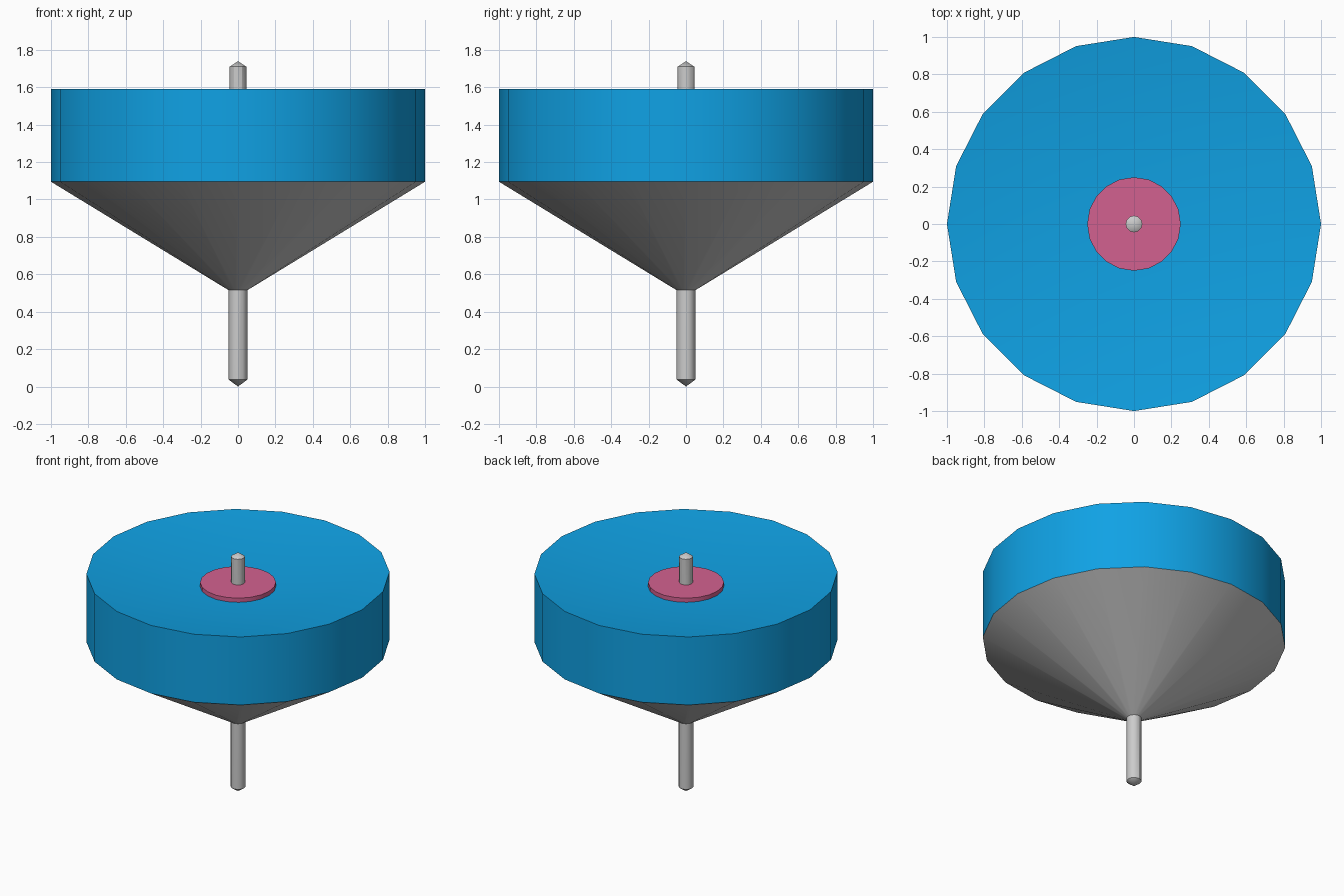
import bpy, bmesh, math

if "Cube" in bpy.data.objects:
    bpy.data.objects.remove(bpy.data.objects["Cube"])


def lathe(name, profile, sides, color=None):
    """Revolve (radius, z) points, listed bottom to top along the outside, around z."""
    bm = bmesh.new()
    rings = []
    for r, z in profile:
        if r == 0:
            rings.append([bm.verts.new((0, 0, z))] * sides)
        else:
            rings.append([bm.verts.new((r * math.cos(math.tau * i / sides),
                                        r * math.sin(math.tau * i / sides), z))
                          for i in range(sides)])
    for low, high in zip(rings, rings[1:]):
        for i in range(sides):
            j = (i + 1) % sides
            corners = dict.fromkeys((low[i], low[j], high[j], high[i]))
            bm.faces.new(list(corners))
    mesh = bpy.data.meshes.new(name)
    bm.to_mesh(mesh)
    bm.free()
    obj = bpy.data.objects.new(name, mesh)
    bpy.context.collection.objects.link(obj)
    if color:
        mat = bpy.data.materials.new(name + "_color")
        mat.diffuse_color = (*color, 1)
        mat.use_nodes = True
        mat.node_tree.nodes["Principled BSDF"].inputs["Base Color"].default_value = mat.diffuse_color
        mesh.materials.append(mat)
    # Smooth round walls, crisp rims
    bpy.ops.object.select_all(action='DESELECT')
    obj.select_set(True)
    bpy.context.view_layer.objects.active = obj
    bpy.ops.object.shade_smooth_by_angle(angle=math.radians(30))
    return obj


# Blue drum with a shallow dished top
lathe("drum", [(1, 1.095), (1, 1.59), (0, 1.46)], 20, (0.005, 0.36, 0.78))

# Grey cone that closes the drum from below
lathe("lower_cone", [(0.05, 0.515), (1, 1.095)], 20)

# Pink washer resting in the dish
lathe("washer", [(0, 1.49), (0.25, 1.49), (0.25, 1.523), (0, 1.523)], 20,
      (0.65, 0.12, 0.28))

# Spindle with pointed ends, slightly thinner at the top
lathe("spindle", [(0, 0), (0.05, 0.037), (0.05, 0.6),
                  (0.045, 1.4), (0.045, 1.71), (0, 1.74)], 12)
